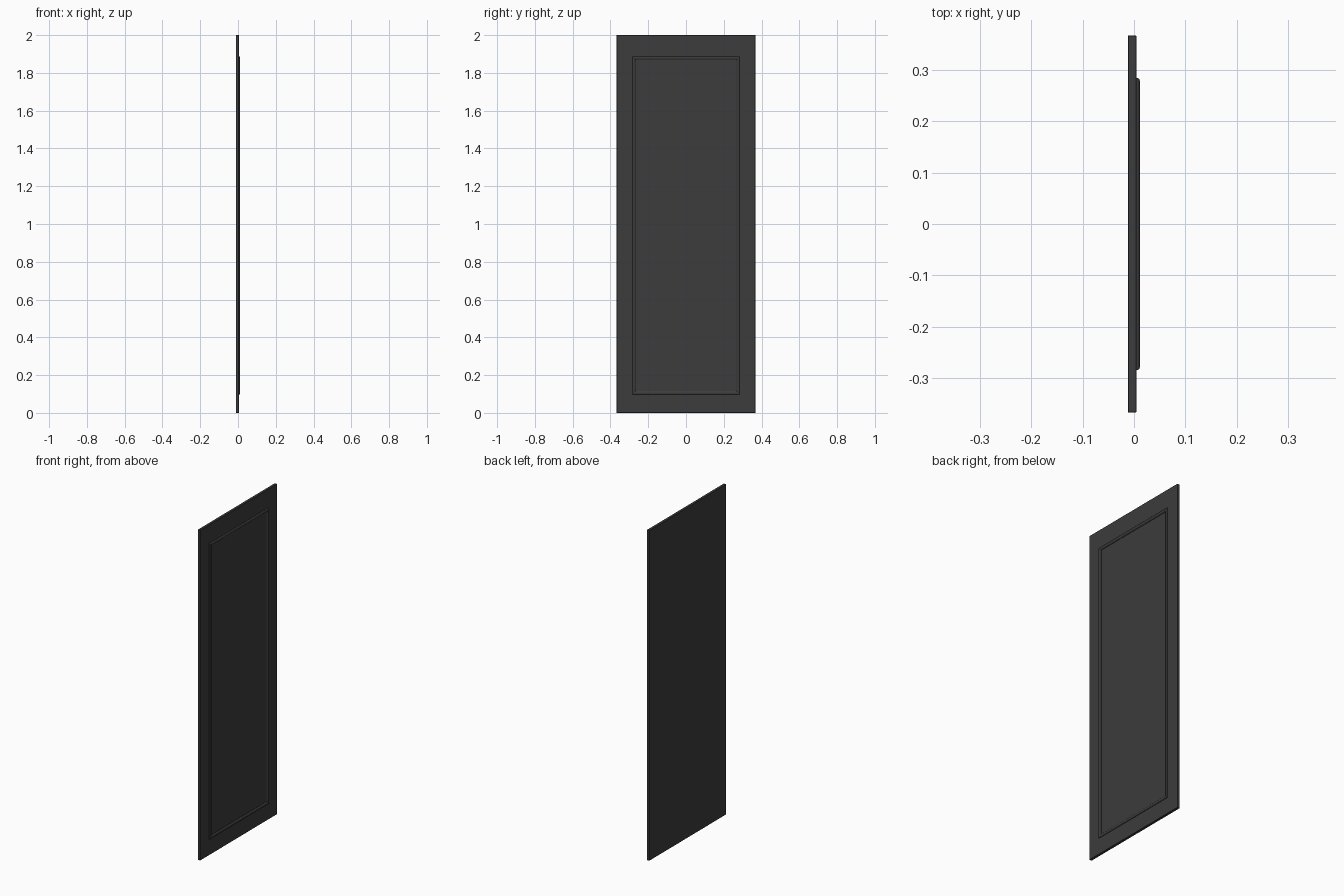
import bpy, bmesh

if "Cube" in bpy.data.objects:
    bpy.data.objects.remove(bpy.data.objects["Cube"])

dark = bpy.data.materials.new("dark_paint")
dark.diffuse_color = (0.045, 0.045, 0.045, 1)
dark.use_nodes = True
dark.node_tree.nodes["Principled BSDF"].inputs["Base Color"].default_value = dark.diffuse_color

X_BACK, X_FACE, X_TOP = -0.0115, 0.0045, 0.0115
HALF_W, HEIGHT = 0.367, 2.0


def finish(bm, name):
    bmesh.ops.recalc_face_normals(bm, faces=bm.faces)
    mesh = bpy.data.meshes.new(name)
    bm.to_mesh(mesh)
    bm.free()
    mesh.materials.append(dark)
    obj = bpy.data.objects.new(name, mesh)
    bpy.context.collection.objects.link(obj)
    return obj


def box(name, lo, hi):
    bm = bmesh.new()
    bmesh.ops.create_cube(bm, size=1)
    for v in bm.verts:
        v.co = [(a + b) / 2 + c * (b - a) for a, b, c in zip(lo, hi, v.co)]
    return finish(bm, name)


def mitred_frame(name, half_w, z0, z1, profile):
    """Sweep a closed (inset, x) profile around a rectangle with mitred corners."""
    bm = bmesh.new()
    loops = []
    for d, x in profile:
        w = half_w - d
        corners = [(-w, z0 + d), (w, z0 + d), (w, z1 - d), (-w, z1 - d)]
        loops.append([bm.verts.new((x, y, z)) for y, z in corners])
    for a, b in zip(loops, loops[1:] + loops[:1]):
        for i in range(4):
            j = (i + 1) % 4
            bm.faces.new((a[i], a[j], b[j], b[i]))
    return finish(bm, name)


# Flat door slab with a slightly eased edge
slab = box("door_slab", (X_BACK, -HALF_W, 0), (X_FACE, HALF_W, HEIGHT))
bev = slab.modifiers.new("eased_edge", 'BEVEL')
bev.width = 0.001
bev.segments = 1

# Raised moulding around the panel, rounded on the outside, stepped inside
profile = [
    (0.000, X_FACE - 0.002), (0.000, 0.0070), (0.001, 0.0092),
    (0.003, 0.0108), (0.006, X_TOP), (0.012, X_TOP),
    (0.015, 0.0100), (0.017, 0.0075), (0.019, 0.0065),
    (0.019, X_FACE - 0.002),
]
mitred_frame("panel_moulding", 0.284, 0.097, 1.887, profile)
